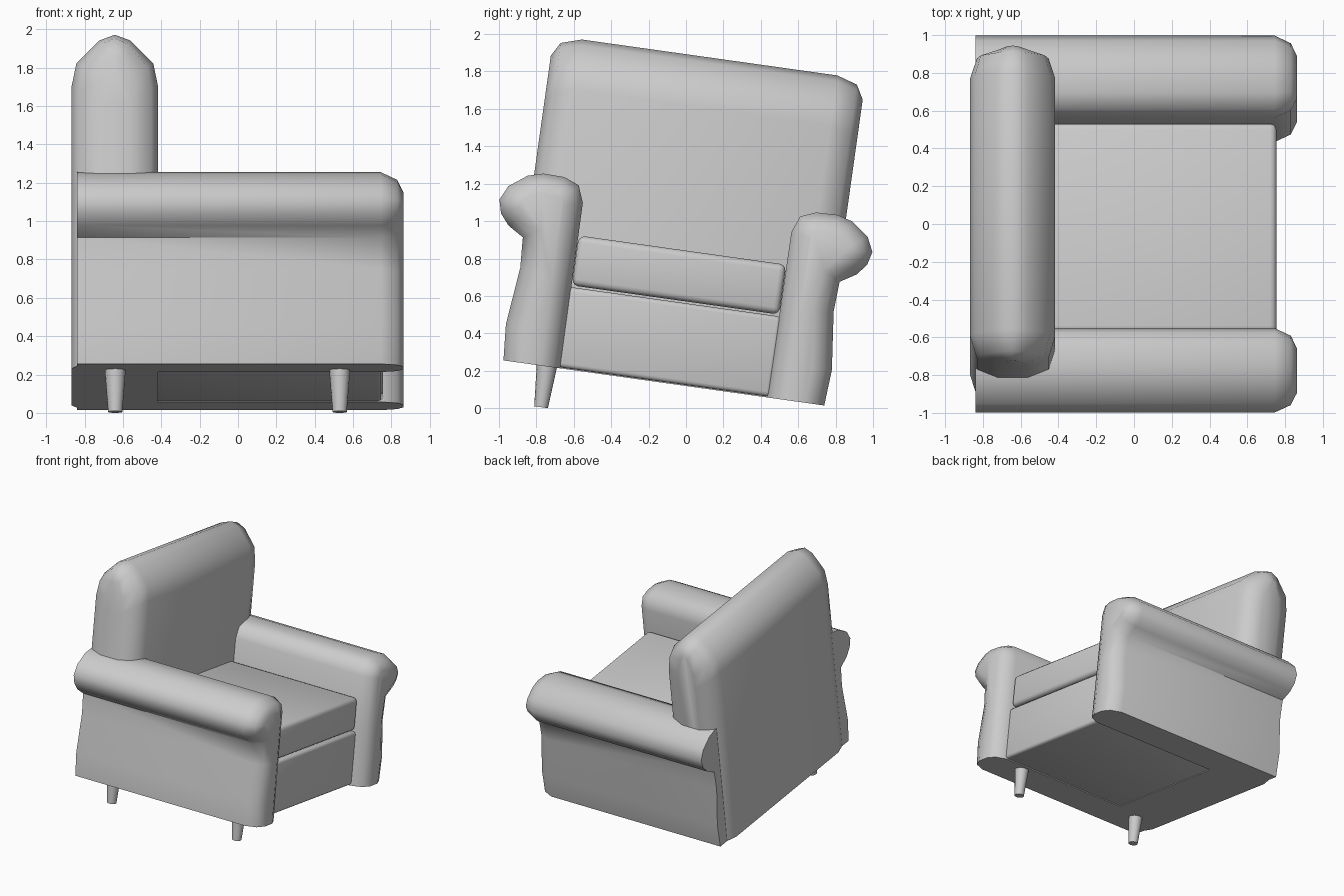
import bpy, bmesh, math
from mathutils import Vector

if "Cube" in bpy.data.objects:
    bpy.data.objects.remove(bpy.data.objects["Cube"])

TILT = math.radians(-8.0)   # the chair leans over, as two legs are missing
MID = -0.136                # centre line of the chair before tilting
BOTTOM = 0.117


def finish(bm, name, angle=50):
    bmesh.ops.recalc_face_normals(bm, faces=bm.faces)
    me = bpy.data.meshes.new(name)
    bm.to_mesh(me)
    bm.free()
    ob = bpy.data.objects.new(name, me)
    bpy.context.collection.objects.link(ob)
    ob.location = (0, MID * math.cos(TILT), MID * math.sin(TILT))
    ob.rotation_euler.x = TILT
    bpy.ops.object.select_all(action='DESELECT')
    ob.select_set(True)
    bpy.context.view_layer.objects.active = ob
    bpy.ops.object.shade_smooth_by_angle(angle=math.radians(angle))
    return ob


def loft(sections, name, angle=50):
    bm = bmesh.new()
    rings = [[bm.verts.new(p) for p in s] for s in sections]
    n = len(rings[0])
    for a, b in zip(rings, rings[1:]):
        for i in range(n):
            j = (i + 1) % n
            bm.faces.new((a[i], a[j], b[j], b[i]))
    bm.faces.new(rings[0])
    bm.faces.new(rings[-1])
    return finish(bm, name, angle)


def inset(profile, amount):
    # shrink the profile sideways, keeping the bottom edge level
    out = []
    for i, p in enumerate(profile):
        if i == 0:
            n = Vector((1, 0))
        elif i == len(profile) - 1:
            n = Vector((-1, 0))
        else:
            e1 = (Vector(p) - Vector(profile[i - 1])).normalized()
            e2 = (Vector(profile[i + 1]) - Vector(p)).normalized()
            t = (e1 + e2).normalized()
            n = Vector((t.y, -t.x))
        q = Vector(p) + n * amount
        out.append((q.x, q.y))
    return out


# rolled arms: profile from inner bottom, over the roll, to outer bottom
ARM = [(0.558, BOTTOM), (0.561, 0.55), (0.563, 1.01), (0.598, 1.10), (0.68, 1.133),
       (0.793, 1.136), (0.875, 1.113), (0.97, 1.043), (1.007, 0.965),
       (0.988, 0.893), (0.94, 0.835), (0.855, 0.783), (0.846, 0.62),
       (0.88, 0.31), (0.866, BOTTOM)]
for side, name in ((-1, "right_arm"), (1, "left_arm")):
    loft([[(x, side * d, w) for d, w in inset(ARM, a)]
          for x, a in ((-0.84, 0), (0.745, 0), (0.83, 0.04), (0.862, 0.105))], name)


# backrest: domed slab with rounded ends
def back_section(d, h, top):
    half = [(1, None), (1, 0.27), (0.89, 0.15), (0.36, 0.03)]
    pts = [(k * h, BOTTOM if z is None else top - z) for k, z in half]
    pts += [(0, top)] + [(-x, z) for x, z in reversed(pts)]
    return [(-0.642 + x, d, z) for x, z in pts]


ENDS = [(0.842, 0.08, 1.765), (0.80, 0.19, 1.84), (0.69, 0.225, 1.874)]
loft([back_section(-d, h, t) for d, h, t in ENDS] +
     [back_section(d, h, t) for d, h, t in reversed(ENDS)], "backrest", 60)


# seat cushion and seat base: softly bevelled boxes
def soft_box(name, x0, x1, half, z0, z1, bevel):
    bm = bmesh.new()
    bmesh.ops.create_cube(bm, size=1)
    for v in bm.verts:
        v.co = ((x0 + x1) / 2 + v.co.x * (x1 - x0), v.co.y * 2 * half,
                (z0 + z1) / 2 + v.co.z * (z1 - z0))
    bmesh.ops.bevel(bm, geom=bm.edges[:], offset=bevel, segments=3,
                    profile=0.5, affect='EDGES')
    return finish(bm, name)


soft_box("seat_cushion", -0.6, 0.755, 0.56, 0.565, 0.834, 0.035)
soft_box("seat_base", -0.84, 0.755, 0.575, 0.122, 0.555, 0.025)

# the two remaining tapered legs
for x, name in ((-0.64, "back_leg"), (0.53, "front_leg")):
    loft([[(x + r * math.cos(i * math.tau / 16), -0.632 + r * math.sin(i * math.tau / 16), z)
           for i in range(16)] for r, z in ((0.037, -0.103), (0.055, 0.125))], name)
